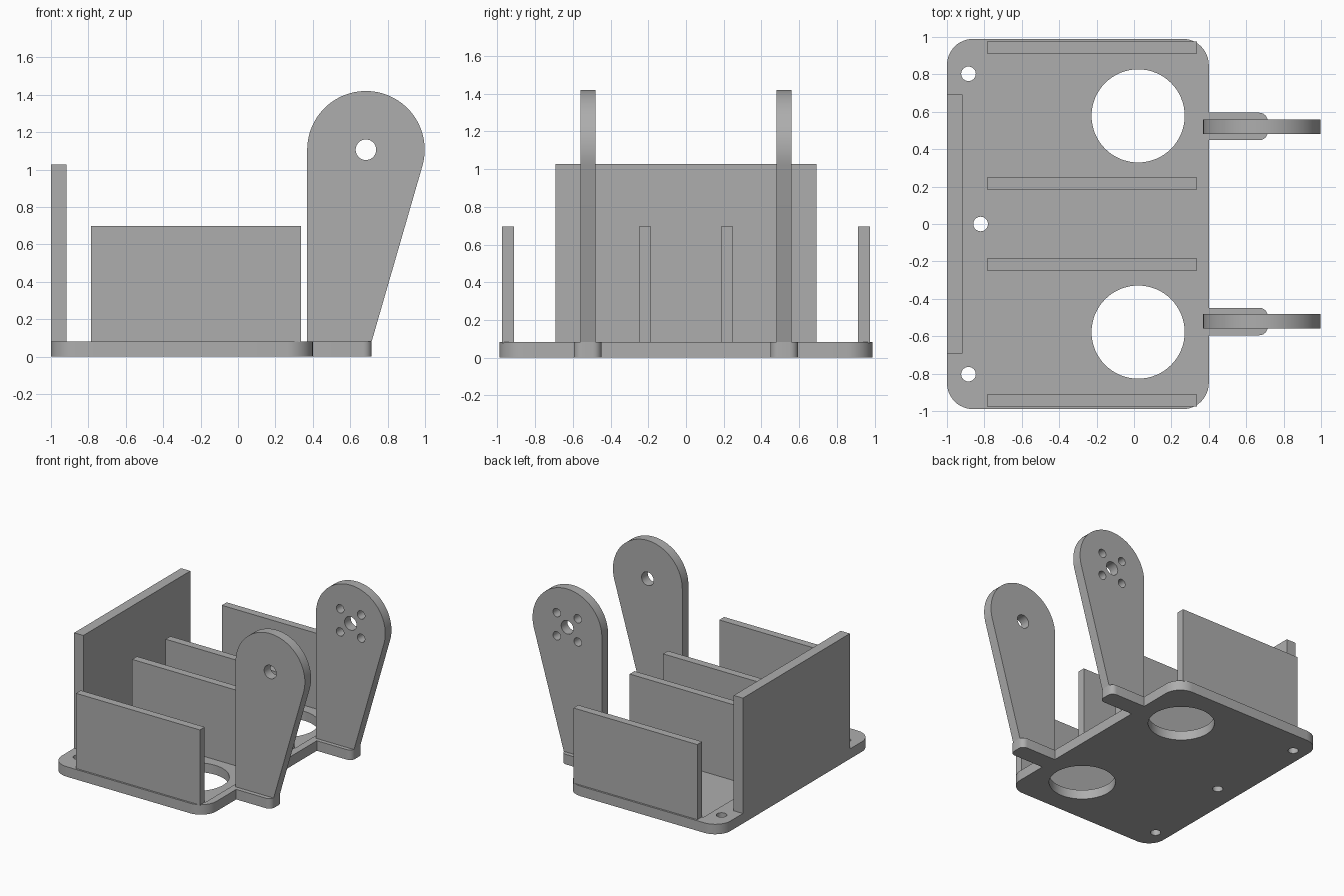
import bpy, bmesh
from math import pi, sin, cos, atan2, acos, hypot
from mathutils import Vector

cube = bpy.data.objects.get("Cube")
if cube:
    bpy.data.objects.remove(cube, do_unlink=True)

grey = bpy.data.materials.new("plain grey")
grey.use_nodes = True
grey.diffuse_color = (0.42, 0.42, 0.42, 1)
grey.node_tree.nodes["Principled BSDF"].inputs["Base Color"].default_value = grey.diffuse_color


def prism(name, outline, start, depth):
    """Extrude a closed 3D outline along a vector."""
    bm = bmesh.new()
    face = bm.faces.new([bm.verts.new(Vector(p) + Vector(start)) for p in outline])
    new = bmesh.ops.extrude_face_region(bm, geom=[face])["geom"]
    bmesh.ops.translate(bm, vec=depth, verts=[v for v in new if isinstance(v, bmesh.types.BMVert)])
    bmesh.ops.recalc_face_normals(bm, faces=bm.faces)
    mesh = bpy.data.meshes.new(name)
    bm.to_mesh(mesh)
    bm.free()
    mesh.materials.append(grey)
    obj = bpy.data.objects.new(name, mesh)
    bpy.context.collection.objects.link(obj)
    return obj


def arc(cx, cy, r, a0, a1, n):
    return [(cx + r * cos(a0 + (a1 - a0) * i / n), cy + r * sin(a0 + (a1 - a0) * i / n))
            for i in range(n + 1)]


def box(name, x0, x1, y0, y1, z0, z1):
    pts = [(x0, y0, 0), (x1, y0, 0), (x1, y1, 0), (x0, y1, 0)]
    return prism(name, pts, (0, 0, z0), (0, 0, z1 - z0))


def flat(points):
    return [(x, y, 0) for x, y in points]


def upright(points):
    return [(x, 0, z) for x, z in points]


def circle(cx, cy, r, n=48):
    return arc(cx, cy, r, 0, 2 * pi, n)[:-1]


def cut(obj, cutters):
    for c in cutters:
        mod = obj.modifiers.new("cut", 'BOOLEAN')
        mod.operation = 'DIFFERENCE'
        mod.solver = 'EXACT'
        mod.object = c
    bpy.context.view_layer.update()
    graph = bpy.context.evaluated_depsgraph_get()
    result = bpy.data.meshes.new_from_object(obj.evaluated_get(graph))
    obj.modifiers.clear()
    obj.data = result
    for c in cutters:
        bpy.data.objects.remove(c, do_unlink=True)


T = 0.082           # base thickness
FRONT, BACK, HALF = 0.4, -1.0, 0.99

# Base outline: rounded plate with two rounded tabs
R, r = 0.14, 0.045
outline = arc(BACK + R, -HALF + R, R, pi, 1.5 * pi, 12) + arc(FRONT - R, -HALF + R, R, -pi / 2, 0, 12)
for y0, y1 in ((-0.595, -0.448), (0.448, 0.595)):
    outline += [(FRONT, y0)] + arc(0.715 - r, y0 + r, r, -pi / 2, 0, 6)
    outline += arc(0.715 - r, y1 - r, r, 0, pi / 2, 6) + [(FRONT, y1)]
outline += arc(FRONT - R, HALF - R, R, 0, pi / 2, 12) + arc(BACK + R, HALF - R, R, pi / 2, pi, 12)
base = prism("base_plate", flat(outline), (0, 0, 0), (0, 0, T))

# Motor openings, screw holes and shallow floor pockets
cutters = []
for s in (-1, 1):
    lo, hi = sorted((s * 0.248, s * 0.912))
    cutters.append(box("pocket_cutter", -0.797, 0.342, lo, hi, T - 0.005, T + 0.1))
    cutters.append(prism("opening_cutter", flat(circle(0.022, s * 0.578, 0.249, 64)), (0, 0, -0.1), (0, 0, 0.4)))
for x, y in ((-0.885, 0.803), (-0.885, -0.803), (-0.82, 0)):
    cutters.append(prism("screw_cutter", flat(circle(x, y, 0.039, 32)), (0, 0, -0.1), (0, 0, 0.4)))
cut(base, cutters)

# Back plate
box("back_plate", BACK, -0.917, -0.692, 0.692, T, 1.027)

# Side walls of the two bays
for side, s in (("left", 1), ("right", -1)):
    for part, a, b in (("inner", 0.185, 0.248), ("outer", 0.912, 0.975)):
        lo, hi = sorted((s * a, s * b))
        box(f"{side}_{part}_wall", -0.785, 0.337, lo, hi, T - 0.005, 0.697)

# Tapered arms with a round head
cx, cz, rad = 0.684, 1.106, 0.314
foot = (0.715, T)
dx, dz = foot[0] - cx, foot[1] - cz
tangent = atan2(dz, dx) + acos(rad / hypot(dx, dz))
profile = [(cx - rad, T), foot] + arc(cx, cz, rad, tangent, pi, 56)
for name, s in (("plain_arm", -1), ("drilled_arm", 1)):
    arm = prism(name, upright(profile), (0, s * 0.52 - 0.04, 0), (0, 0.08, 0))
    holes = [(cx, cz, 0.055)]
    if s > 0:
        holes += [(cx + i * 0.095, cz + j * 0.095, 0.034) for i in (-1, 1) for j in (-1, 1)]
    cut(arm, [prism("hole_cutter", upright(circle(x, z, q, 32)), (0, s * 0.52 - 0.2, 0), (0, 0.4, 0))
              for x, z, q in holes])

# Smooth the curved sides only
bpy.ops.object.select_all(action='DESELECT')
for obj in bpy.context.collection.objects:
    if obj.type == 'MESH' and obj.name in ("base_plate", "plain_arm", "drilled_arm"):
        obj.select_set(True)
        bpy.context.view_layer.objects.active = obj
bpy.ops.object.shade_smooth_by_angle(angle=0.5)
